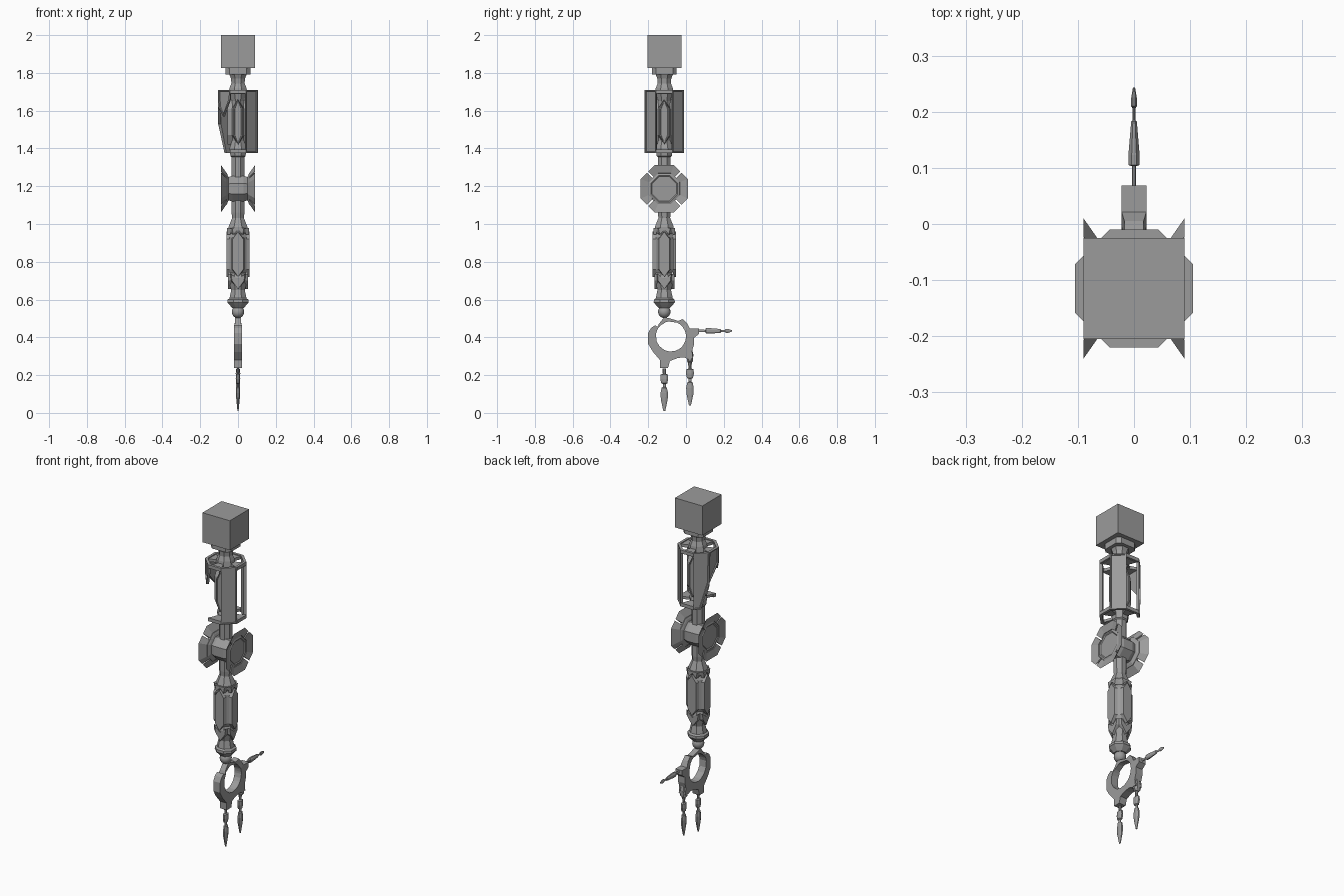
import bpy, bmesh, math
from mathutils import Matrix, Vector

if "Cube" in bpy.data.objects:
    bpy.data.objects.remove(bpy.data.objects["Cube"])

CY = -0.115                      # depth of the arm's long axis
metal = bpy.data.materials.new("grey_metal")
metal.diffuse_color = (0.33, 0.33, 0.33, 1)
metal.use_nodes = True
metal.node_tree.nodes["Principled BSDF"].inputs["Base Color"].default_value = metal.diffuse_color


def finish(name, bm, matrix=Matrix()):
    bmesh.ops.transform(bm, matrix=matrix, verts=bm.verts)
    bmesh.ops.recalc_face_normals(bm, faces=bm.faces)
    me = bpy.data.meshes.new(name)
    bm.to_mesh(me)
    bm.free()
    me.materials.append(metal)
    ob = bpy.data.objects.new(name, me)
    bpy.context.collection.objects.link(ob)
    return ob


def loft(name, sections, matrix=Matrix.Translation((0, CY, 0)), n=8):
    """Stack flat-sided rings (height, half width x, half width y)."""
    bm = bmesh.new()
    k = 1 / math.cos(math.pi / n)
    rings = []
    for z, rx, ry in sections:
        rings.append([bm.verts.new((rx * k * math.cos(a), ry * k * math.sin(a), z))
                      for a in ((i + 0.5) * math.tau / n for i in range(n))])
    for a, b in zip(rings, rings[1:]):
        for i in range(n):
            j = (i + 1) % n
            bm.faces.new((a[i], a[j], b[j], b[i]))
    bm.faces.new(rings[0][::-1])
    bm.faces.new(rings[-1])
    return finish(name, bm, matrix)


def turned(name, profile, **kw):
    return loft(name, [(z, r, r) for z, r in profile], **kw)


def box(name, x, y, z):
    bm = bmesh.new()
    bmesh.ops.create_cube(bm, size=1)
    size = [b - a for a, b in (x, y, z)]
    mid = [(a + b) / 2 for a, b in (x, y, z)]
    return finish(name, bm, Matrix.Translation(mid) @ Matrix.Diagonal((*size, 1)))


def slab(name, outer, inner, inset=0.0, depth=0.0):
    """Solid between two matching outlines, with an optional recessed face."""
    bm = bmesh.new()
    o = [bm.verts.new(p) for p in outer]
    i = [bm.verts.new(p) for p in inner]
    n = len(o)
    front = bm.faces.new(o)
    bm.faces.new(i[::-1])
    for k in range(n):
        bm.faces.new((o[k], i[k], i[(k + 1) % n], o[(k + 1) % n]))
    bmesh.ops.recalc_face_normals(bm, faces=bm.faces)
    if inset:
        bmesh.ops.inset_region(bm, faces=[front], thickness=inset, depth=0)
        bmesh.ops.inset_region(bm, faces=[front], thickness=0.002, depth=-depth)
    return finish(name, bm)


def around(k, r, u, z):
    """Point on side k of an octagon: distance r out, u along the side."""
    a = k * math.pi / 4
    return Vector((r * math.cos(a) - u * math.sin(a),
                   CY + r * math.sin(a) + u * math.cos(a), z))


def side_plate(name, k, pts, r_out, r_in, shrink=1.0, inset=0.0, depth=0.0):
    return slab(name, [around(k, r_out, u * shrink, z) for u, z in pts],
                [around(k, r_in, u, z) for u, z in pts], inset, depth)


# Shoulder block and neck
box("shoulder_block", (-0.09, 0.09), (CY - 0.09, CY + 0.09), (1.825, 2.0))
bm = bmesh.new()
bmesh.ops.create_cube(bm, size=0.13)
bmesh.ops.bevel(bm, geom=[e for e in bm.edges if abs(e.verts[0].co.z - e.verts[1].co.z) > 0.1],
                offset=0.02, segments=1, affect='EDGES')
finish("shoulder_collar", bm, Matrix.Translation((0, CY, 1.808)) @ Matrix.Diagonal((1, 1, 0.27, 1)))
turned("shoulder_neck", [(1.69, 0.05), (1.72, 0.045), (1.745, 0.035), (1.77, 0.037), (1.795, 0.047)])

# Upper arm core and its raised hexagonal plates
turned("upper_arm_core", [(1.35, 0.03), (1.36, 0.04), (1.40, 0.045), (1.44, 0.032), (1.65, 0.032), (1.70, 0.045)])
for k in range(0, 8, 2):
    side_plate("core_plate", k, [(-0.033, 1.47), (0, 1.42), (0.033, 1.47), (0.033, 1.61), (0, 1.66), (-0.033, 1.61)],
               0.055, 0.03, 0.75, 0.006, 0.004)

# Upper arm cage: closed, cut-away and open sides of an octagon
R, T = 0.105, 0.09
H = R * math.tan(math.pi / 8)
LO, HI = 1.375, 1.71


def cage(name, k, pts, inset=0.0):
    f = T / R
    slab(name, [around(k, R, u * H, z) for u, z in pts],
         [around(k, T, u * H * f, z) for u, z in pts], inset, 0.006)


for k in (1, 7):
    cage("cage_panel", k, [(-1, LO), (1, LO), (1, HI), (-1, HI)], 0.009)
cage("cage_cut_panel", 3, [(-1, LO), (-0.1, LO), (1, 1.53), (1, HI), (-1, HI)], 0.009)
cage("cage_side_panel", 4, [(-1, 1.53), (1, 1.62), (1, HI), (-1, HI)], 0.009)
cage("cage_hook", 5, [(-1, 1.62), (-0.2, 1.57), (1, 1.66), (1, HI), (-1, HI)], 0.009)
for k in (0, 2, 6):
    cage("cage_top_bar", k, [(-1, HI - 0.02), (1, HI - 0.02), (1, HI), (-1, HI)])
    cage("cage_bottom_bar", k, [(-1, LO), (1, LO), (1, LO + 0.02), (-1, LO + 0.02)])
for k in range(0, 8, 2):
    spokes = [(HI - 0.022, HI - 0.005)] + ([(LO + 0.005, LO + 0.02)] if k != 4 else [])
    for a, b in spokes:
        slab("cage_spoke", [around(k, 0.03, u, z) for u, z in ((-0.012, a), (0.012, a), (0.012, b), (-0.012, b))],
             [around(k, 0.095, u, z) for u, z in ((-0.036, a), (0.036, a), (0.036, b), (-0.036, b))])

# Elbow: column, drum and two flared dishes
turned("elbow_column", [(1.02, 0.03), (1.06, 0.034), (1.36, 0.034)])
EZ = 1.187
ACROSS = Matrix.Translation((0, CY, EZ)) @ Matrix.Rotation(math.pi / 2, 4, 'Y')
turned("elbow_drum", [(-0.06, 0.06), (-0.048, 0.062), (-0.03, 0.068), (0.03, 0.068), (0.048, 0.062), (0.06, 0.06)],
       matrix=ACROSS)
for s in (-1, 1):
    turned("elbow_hub", [(s * 0.05, 0.06), (s * 0.06, 0.085), (s * 0.075, 0.085), (s * 0.08, 0.07), (s * 0.076, 0.065)],
           matrix=ACROSS)
    # Four petals with slits on the diagonals
    for q in range(4):
        def rim(x, r, gap):
            c = r / math.cos(math.pi / 8)
            pts = []
            for a in (-math.pi / 4, -math.pi / 8, math.pi / 8, math.pi / 4):
                d = r if abs(a) > 0.7 else c
                a -= math.copysign(gap / r, a) if abs(a) > 0.7 else 0
                a += q * math.pi / 2
                pts.append(Vector((s * x, CY + d * math.cos(a), EZ + d * math.sin(a))))
            return pts
        inner, outer, lip = rim(0.055, 0.075, 0.005), rim(0.09, 0.125, 0.005), rim(0.08, 0.082, 0.005)
        bm = bmesh.new()
        rows = [[bm.verts.new(p) for p in row] for row in (inner, outer, lip)]
        for a, b in zip(rows, rows[1:] + rows[:1]):
            for i in range(3):
                bm.faces.new((a[i], a[i + 1], b[i + 1], b[i]))
        for i in (0, 3):
            bm.faces.new([row[i] for row in rows])
        finish("elbow_petal", bm)

# Forearm body, plates and wedges
turned("forearm", [(0.555, 0.03), (0.572, 0.045), (0.585, 0.056), (0.60, 0.055), (0.607, 0.045), (0.65, 0.036),
                   (0.69, 0.046), (0.715, 0.048), (0.74, 0.042), (0.76, 0.05), (0.93, 0.05), (0.95, 0.042),
                   (0.965, 0.05), (0.985, 0.05), (1.035, 0.03)])
for k in range(0, 8, 2):
    side_plate("forearm_plate", k, [(-0.035, 0.76), (0, 0.72), (0.035, 0.76), (0.035, 0.92), (0, 0.96), (-0.035, 0.92)],
               0.062, 0.045, 0.8)
    side_plate("forearm_top_wedge", k, [(-0.04, 0.98), (-0.03, 0.945), (0, 0.97), (0.03, 0.945), (0.04, 0.98)],
               0.057, 0.04, 0.8)
    side_plate("forearm_low_wedge", k, [(-0.042, 0.735), (-0.038, 0.70), (0, 0.655), (0.038, 0.70), (0.042, 0.735), (0, 0.705)],
               0.053, 0.035, 0.85)

# Wrist ball
bm = bmesh.new()
bmesh.ops.create_uvsphere(bm, u_segments=16, v_segments=10, radius=0.033)
ball = finish("wrist_ball", bm, Matrix.Translation((0, CY, 0.535)))
for p in ball.data.polygons:
    p.use_smooth = True

# Open palm: outline in y and z around a round hole
PALM = [(-.116, .506), (-.095, .503), (-.042, .487), (-.016, .497), (.005, .476), (.021, .446), (.069, .446),
        (.069, .418), (.042, .397), (.042, .36), (.032, .328), (.037, .29), (.01, .285), (-.011, .294),
        (-.042, .291), (-.085, .275), (-.095, .238), (-.137, .238), (-.138, .28), (-.175, .323), (-.2, .365),
        (-.2, .423), (-.185, .45), (-.164, .464), (-.150, .455), (-.144, .470)]
HC = Vector((-0.08, 0.405))
bm = bmesh.new()
loops = []
for y, z in PALM:
    d = (Vector((y, z)) - HC).normalized() * 0.08 + HC
    w = 0.022 if z < 0.47 else 0.017
    loops.append([bm.verts.new(p) for p in ((w, y, z), (-w, y, z), (-w, *d), (w, *d))])
for a, b in zip(loops, loops[1:] + loops[:1]):
    for i in range(4):
        j = (i + 1) % 4
        bm.faces.new((a[i], a[j], b[j], b[i]))
finish("palm", bm)

# Fingers and thumb: (distance from root, half width x, half depth)
FINGER = [(0, .008, .010), (.028, .006, .008), (.032, .011, .019), (.055, .012, .021), (.078, .010, .016),
          (.082, .005, .008), (.098, .005, .008), (.102, .010, .014), (.13, .011, .020), (.165, .009, .018),
          (.225, .003, .005)]
DOWN = Matrix.Rotation(math.pi, 4, 'X')
loft("front_finger", FINGER, Matrix.Translation((0, CY, 0.24 - 0.005)) @ DOWN)
loft("back_finger", FINGER, Matrix.Translation((0, 0.021, 0.263)) @ DOWN)
loft("back_knuckle", [(0.265, .012, .010), (0.275, .02, .016), (0.31, .022, .018), (0.335, .02, .012)],
     Matrix.Translation((0, 0.021, 0)))
THUMB = [(0, .004, .007), (.038, .004, .006), (.040, .010, .014), (.058, .010, .015), (.118, .005, .010),
         (.120, .003, .005), (.142, .003, .005), (.145, .005, .010), (.160, .005, .010), (.178, .002, .004)]
loft("thumb", THUMB, Matrix.Translation((0, 0.065, 0.434)) @ Matrix.Rotation(-math.pi / 2, 4, 'X'))
